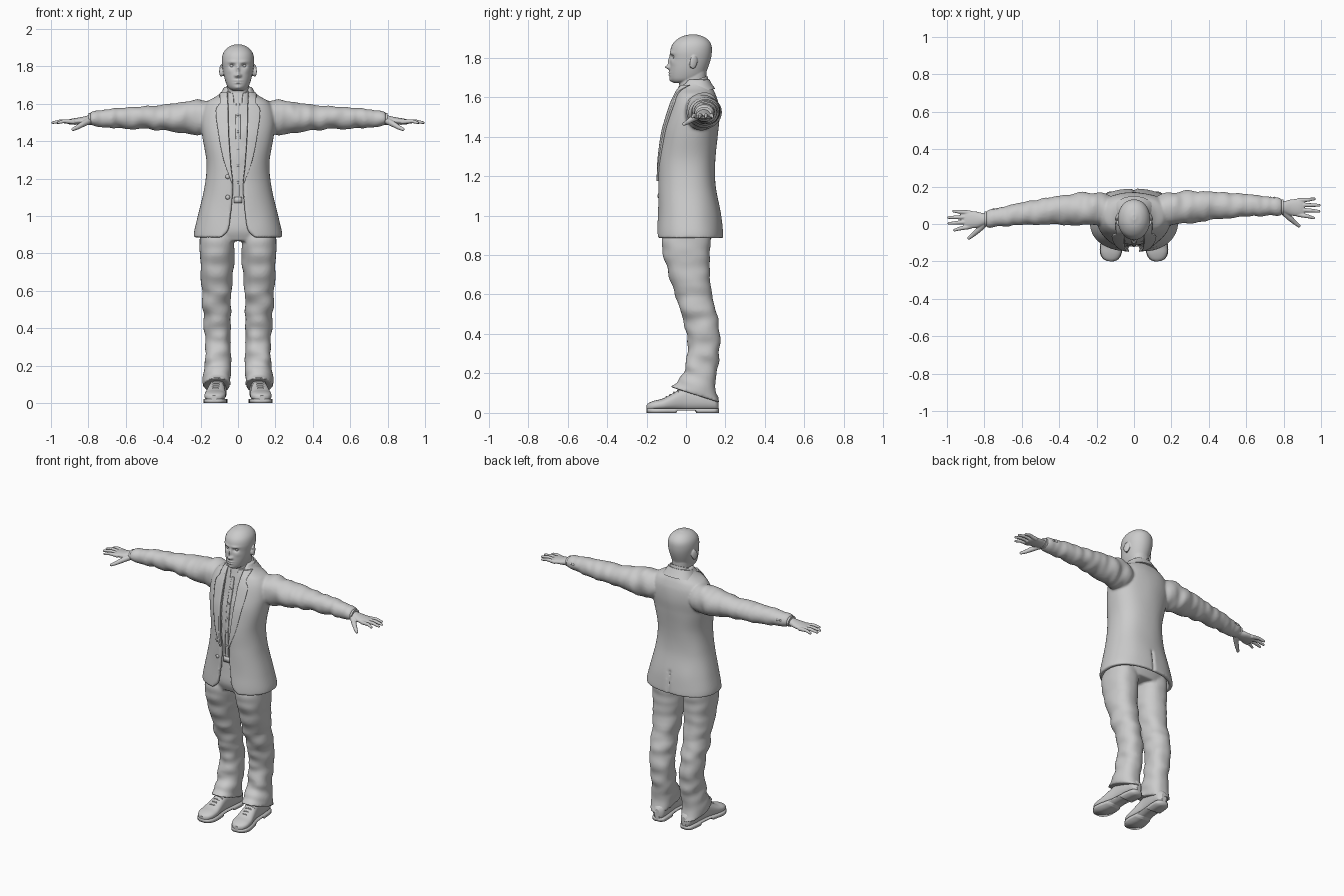
import bpy, bmesh, math
from mathutils import Vector, Matrix, noise

if "Cube" in bpy.data.objects:
    bpy.data.objects.remove(bpy.data.objects["Cube"])

TAU = math.tau


def obj(name, bm, voxel=0, smooth=3):
    """Turn a bmesh into an object; voxel > 0 fuses its overlapping pieces."""
    bmesh.ops.recalc_face_normals(bm, faces=bm.faces)
    for f in bm.faces:
        f.smooth = len(f.verts) <= 4
    me = bpy.data.meshes.new(name)
    bm.to_mesh(me)
    bm.free()
    ob = bpy.data.objects.new(name, me)
    bpy.context.collection.objects.link(ob)
    if voxel:
        m = ob.modifiers.new("fuse", 'REMESH')
        m.mode, m.voxel_size, m.use_smooth_shade = 'VOXEL', voxel, True
        m = ob.modifiers.new("relax", 'SMOOTH')
        m.factor, m.iterations = 0.5, smooth
    return ob


def sample(rows, t):
    """Smooth interpolation of table rows keyed by the first column."""
    rows = sorted(rows)
    t = min(max(t, rows[0][0]), rows[-1][0])
    i = max(k for k in range(len(rows) - 1) if rows[k][0] <= t)
    a, b = rows[i], rows[i + 1]
    p, q = rows[max(i - 1, 0)], rows[min(i + 2, len(rows) - 1)]
    h = b[0] - a[0]
    s = (t - a[0]) / h
    out = [t]
    for c in range(1, len(a)):
        m0 = (b[c] - p[c]) / (b[0] - p[0]) * h
        m1 = (q[c] - a[c]) / (q[0] - a[0]) * h
        out.append((2*s**3 - 3*s*s + 1)*a[c] + (s**3 - 2*s*s + s)*m0 + (3*s*s - 2*s**3)*b[c] + (s**3 - s*s)*m1)
    return out


def steps(a, b, n):
    return [a + (b - a) * i / n for i in range(n + 1)]


def loft(bm, rings):
    vs = [[bm.verts.new(p) for p in r] for r in rings]
    n = len(vs[0])
    for a, b in zip(vs, vs[1:]):
        for i in range(n):
            bm.faces.new((a[i], a[(i + 1) % n], b[(i + 1) % n], b[i]))
    bm.faces.new(vs[0])
    bm.faces.new(vs[-1])


def sp(v, p):
    return math.copysign(abs(v) ** (2 / p), v)


def arc(row, a, b, n, off=0.0, p=2.3, closed=False):
    """Horizontal section (z, xc, half width, y front, y back); angle 0 is the front."""
    z, xc, hw, yf, yb = row[:5]
    yc, r = (yf + yb) / 2, (yb - yf) / 2 + off
    ang = steps(a, b, n)[:-1] if closed else steps(a, b, n)
    return [Vector((xc + (hw + off) * sp(math.sin(t), p), yc - r * sp(math.cos(t), p), z)) for t in ang]


def ring(row, n=64, off=0.0, p=2.3):
    return arc(row, 0, TAU, n, off, p, True)


def front_angle(row, x, p=2.3):
    return math.asin(min(max(x, 0) / row[2], 0.97) ** (p / 2))


def xring(row, n=40):
    """Section across a limb along x: (x, yc, ry, zc, rz)."""
    x, yc, ry, zc, rz = row
    return [Vector((x, yc + ry * math.cos(TAU*i/n), zc + rz * math.sin(TAU*i/n))) for i in range(n)]


def folds(r, amp, f):
    c = sum(r, Vector()) / len(r)
    return [p + (p - c).normalized() * amp * noise.noise(Vector((p.x*f[0], p.y*f[1], p.z*f[2]))) for p in r]


def ball(bm, c, r, rot=Matrix()):
    m = Matrix.Translation(c) @ rot @ Matrix.Diagonal((*r, 1))
    bmesh.ops.create_uvsphere(bm, u_segments=20, v_segments=12, radius=1, matrix=m)


def tube(bm, pts, radii, n=14):
    pts = [Vector(p) for p in pts]
    rings = []
    for i, p in enumerate(pts):
        d = pts[min(i + 1, len(pts) - 1)] - pts[max(i - 1, 0)]
        q = d.to_track_quat('Z', 'Y')
        rings.append([p + q @ Vector((math.cos(TAU*k/n), math.sin(TAU*k/n), 0)) * radii[i] for k in range(n)])
    loft(bm, rings)
    for i in (0, -1):
        ball(bm, pts[i], (radii[i],) * 3)


def side(bm, s):
    """Mirror to side s; the arm at -x reaches a little further forward."""
    for v in bm.verts:
        if s < 0:
            v.co.y -= min(max(v.co.x - 0.2, 0) * 0.112, 0.065)
        v.co.x *= s


def add(bm, other):
    me = bpy.data.meshes.new("tmp")
    other.to_mesh(me)
    bm.from_mesh(me)
    bpy.data.meshes.remove(me)
    other.free()


# Jacket: open shell with both sleeves; last column is half the front opening
JACKET = [(1.69, 0, .075, -.01, .112, .06), (1.665, 0, .086, -.03, .122, .06), (1.64, 0, .115, -.045, .137, .06),
          (1.615, 0, .16, -.055, .15, .058), (1.57, 0, .19, -.075, .164, .056), (1.5, 0, .2, -.098, .168, .055),
          (1.42, 0, .19, -.12, .16, .052), (1.28, 0, .168, -.138, .15, .042), (1.15, 0, .18, -.141, .152, .03),
          (1.0, 0, .215, -.145, .178, .042), (.92, 0, .234, -.149, .188, .058), (.885, 0, .238, -.15, .19, .095)]
ARM = [(.1, .07, .07, 1.54, .055), (.18, .08, .085, 1.53, .092), (.28, .09, .088, 1.525, .085),
       (.4, .097, .078, 1.525, .068), (.52, .1, .067, 1.525, .06), (.62, .1, .06, 1.523, .055),
       (.7, .097, .052, 1.522, .047), (.79, .093, .046, 1.52, .038)]
bm = bmesh.new()
rings = []
for z in steps(1.69, .885, 90):
    row = sample(JACKET, z)
    a = front_angle(row, row[5])
    outer = arc(row, a, TAU - a, 160)
    for p in outer:
        if p.y > 0 and z < 1.03:
            p.y -= .012 * math.exp(-(p.x / .006) ** 2)     # back vent
        p.y += .004 * noise.noise(Vector((p.x * 9, p.y * 9, z * 6)))
    rings.append(outer + arc(row, a, TAU - a, 160, -.024)[::-1])
loft(bm, rings)
for s in (1, -1):
    arm = bmesh.new()
    loft(arm, [folds(xring(sample(ARM, x)), .011, (22, 9, 9)) for x in steps(.1, .79, 90)])
    side(arm, s)
    add(bm, arm)
obj("jacket", bm, .007, 5)

# Lapels and jacket collar lying on the jacket surface
LAPEL = [(1.17, 0), (1.3, .03), (1.45, .048), (1.56, .058), (1.585, .05), (1.6, .036), (1.66, .03)]
for s, name in ((1, "lapel_left"), (-1, "lapel_right")):
    bm = bmesh.new()
    rings = []
    for z in steps(1.175, 1.66, 50):
        row = sample(JACKET, z)
        a = front_angle(row, row[5] - .004)
        b = front_angle(row, row[5] + sample(LAPEL, z)[1])
        r = arc(row, a, b, 10, .009) + arc(row, a, b, 10, -.004)[::-1]
        rings.append([Vector((p.x * s, p.y, p.z)) for p in r])
    loft(bm, rings)
    obj(name, bm)


def collar(name, rows, opening, tilt, thick):
    bm = bmesh.new()
    rings = []
    for row, o in zip(rows, opening):
        r = arc(row, o, TAU - o, 60) + arc(row, o, TAU - o, 60, -thick)[::-1]
        for p in r:
            p.z += tilt * (p.y - .11)
        rings.append(r)
    loft(bm, rings)
    obj(name, bm)


collar("jacket_collar", [(1.635, 0, .112, -.04, .148), (1.66, 0, .096, -.03, .132), (1.69, 0, .08, -.02, .117)],
       (.75, .75, .8), .2, .012)
collar("shirt_collar", [(1.655, 0, .085, -.058, .118), (1.69, 0, .074, -.05, .112), (1.708, 0, .067, -.04, .108)],
       (.22, .3, .4), .36, .008)

# Shirt with placket and buttons
SHIRT = [(1.66, 0, .064, -.036, .105), (1.63, 0, .085, -.042, .11), (1.58, 0, .14, -.055, .13),
         (1.5, 0, .165, -.078, .135), (1.42, 0, .158, -.098, .13), (1.28, 0, .136, -.112, .12),
         (1.15, 0, .148, -.113, .12), (1.06, 0, .15, -.108, .12)]
bm = bmesh.new()
loft(bm, [folds(ring(sample(SHIRT, z), 72), .006, (14, 9, 11)) for z in steps(1.06, 1.66, 50)])
obj("shirt", bm)
bm = bmesh.new()
loft(bm, [arc(sample(SHIRT, z), -.05, .05, 6, .006) + arc(sample(SHIRT, z), -.05, .05, 6, -.006)[::-1]
          for z in steps(1.1, 1.61, 40)])
obj("shirt_placket", bm)
bm = bmesh.new()
for z in (1.18, 1.27, 1.36, 1.45, 1.54):
    ball(bm, (0, sample(SHIRT, z)[3] - .007, z), (.006, .003, .006))
obj("shirt_buttons", bm)
bm = bmesh.new()
for z in (1.21, 1.1):
    ball(bm, (-.055, -.137, z), (.012, .008, .012))
for s in (1, -1):
    cuff = bmesh.new()
    for x in (.71, .73, .75):
        ball(cuff, (x, .14, 1.53), (.007, .006, .007))
    side(cuff, s)
    add(bm, cuff)
obj("jacket_buttons", bm)

# Trousers: hips and two legs fused
HIPS = [(1.12, 0, .153, -.107, .122), (1.0, 0, .18, -.117, .14), (.92, 0, .197, -.12, .14), (.865, 0, .19, -.1, .12)]
LEG = [(.95, .105, .09, -.115, .13), (.85, .112, .095, -.121, .122), (.75, .113, .09, -.102, .12),
       (.6, .112, .08, -.055, .13), (.5, .109, .076, -.02, .157), (.4, .107, .073, .002, .172),
       (.3, .108, .068, .006, .168), (.2, .11, .067, -.01, .152), (.13, .11, .071, -.05, .16), (.09, .112, .076, -.08, .17)]
bm = bmesh.new()
loft(bm, [ring(sample(HIPS, z)) for z in steps(1.1, .865, 20)])
for s in (1, -1):
    leg = bmesh.new()
    rings = []
    for z in steps(.95, .09, 90):
        r = folds(ring(sample(LEG, z)), .008 + .006 * (z < .6), (9, 9, 17))
        for p in r:
            p.z -= .32 * (p.y - .05) * max(0, 1 - (z - .09) / .25)
        rings.append(r)
    loft(leg, rings)
    for v in leg.verts:
        v.co.x *= s
    add(bm, leg)
obj("trousers", bm, .008, 4)
bm = bmesh.new()
loft(bm, [ring(sample(HIPS, z), 72, .004) for z in (1.07, 1.1)])
obj("belt", bm)
bm = bmesh.new()
bmesh.ops.create_cube(bm, size=1, matrix=Matrix.Translation((0, -.115, 1.085)) @ Matrix.Diagonal((.045, .012, .034, 1)))
obj("belt_buckle", bm)

# Head: skull with facial relief, neck and ears fused
HEAD = [(1.672, 0, .03, -.062, .0), (1.682, 0, .048, -.075, .06), (1.7, 0, .06, -.082, .09), (1.74, 0, .073, -.083, .108),
        (1.79, 0, .082, -.08, .125), (1.83, 0, .086, -.08, .131), (1.865, 0, .081, -.07, .128), (1.89, 0, .066, -.048, .112),
        (1.908, 0, .042, -.018, .085), (1.918, 0, .012, .02, .05)]
NECK = [(1.56, 0, .064, -.02, .11), (1.66, 0, .058, -.034, .102), (1.74, 0, .06, -.03, .104)]
# Relief bumps: x, z, x spread, z spread, push in y
FACE = [(0, 1.752, .011, .011, -.022), (0, 1.782, .008, .022, -.013), (.013, 1.75, .007, .008, -.008),
        (.03, 1.823, .024, .008, -.005), (.032, 1.803, .014, .01, .014), (0, 1.724, .02, .004, -.007),
        (0, 1.711, .017, .004, -.007), (0, 1.7175, .022, .002, .003), (0, 1.686, .018, .01, -.006), (.045, 1.775, .015, .015, -.003)]
bm = bmesh.new()
rings = []
for z in steps(1.672, 1.918, 100):
    r = ring(sample(HEAD, z), 140, 0, 2.1)
    for p in r:
        if p.y < 0:
            p.y += sum(k * math.exp(-((abs(p.x) - cx) / sx) ** 2 - ((z - cz) / sz) ** 2) for cx, cz, sx, sz, k in FACE)
    rings.append(r)
loft(bm, rings)
loft(bm, [ring(sample(NECK, z), 48) for z in steps(1.56, 1.74, 12)])
for s in (1, -1):
    rot = Matrix.Rotation(.4 * s, 4, 'Z') @ Matrix.Rotation(-.15, 4, 'X')
    ball(bm, (.089 * s, .038, 1.777), (.009, .021, .034), rot)
    ball(bm, (.082 * s, .03, 1.77), (.012, .014, .022), rot)
obj("head", bm, .0035, 2)
bm = bmesh.new()
for s in (1, -1):
    ball(bm, (.032 * s, -.054, 1.803), (.0125,) * 3)
obj("eyes", bm)

# Hands, shirt cuffs and shoes, one per side
PALM = [(.75, .093, .03, 1.516, .024), (.8, .09, .032, 1.513, .024), (.84, .088, .043, 1.508, .02),
        (.89, .088, .047, 1.504, .016), (.91, .088, .042, 1.503, .011)]
FINGERS = [(.05, .96, .032), (.076, .99, .068), (.102, .991, .1), (.126, .965, .134)]
SHOE = [(-.2, .014, .04), (-.19, .036, .05), (-.16, .054, .062), (-.12, .057, .072), (-.08, .052, .092),
        (-.04, .046, .115), (0, .042, .13), (.1, .043, .12), (.15, .036, .1), (.165, .016, .08)]
for s, tag in ((1, "left"), (-1, "right")):
    bm = bmesh.new()
    loft(bm, [xring(sample(PALM, x), 32) for x in steps(.75, .91, 20)])
    for y0, x1, y1 in FINGERS:
        ym = y0 + (y1 - y0) * .5
        tube(bm, [(.88, y0, 1.503), ((.9 + x1) / 2, ym, 1.507), (x1, y1, 1.499)], (.0125, .0105, .0075))
    tube(bm, [(.8, .065, 1.507), (.835, .03, 1.488), (.86, .008, 1.473), (.882, -.01, 1.463)], (.018, .015, .012, .009))
    side(bm, s)
    obj("hand_" + tag, bm, .0035, 2)

    bm = bmesh.new()
    loft(bm, [xring((x, .092, .04, 1.518, .032)) for x in (.77, .8)])
    side(bm, s)
    obj("shirt_cuff_" + tag, bm)

    place = Matrix.Translation((.112 * s, 0, 0)) @ Matrix.Rotation(.08 * s, 4, 'Z')
    upper, sole, laces = bmesh.new(), bmesh.new(), bmesh.new()
    rings = []
    for y in steps(-.2, .165, 50):
        _, w, h = sample(SHOE, y)
        rings.append([Vector((w * sp(math.cos(t), 2.4), y, .012 + (h - .012) * (.5 + .5 * sp(math.sin(t), 2.4))))
                      for t in steps(0, TAU, 32)[:-1]])
    loft(upper, rings)
    loft(sole, [[Vector((k * (sample(SHOE, y)[1] + .003), y, z)) for k, z in
                 ((-1, .022), (1, .022), (1, .012 * (-.05 < y < .05)), (-1, .012 * (-.05 < y < .05)))]
                for y in steps(-.2, .165, 50)])
    for y in (-.1, -.08, -.06, -.04):
        h = sample(SHOE, y)[2]
        tube(laces, [(-.03, y, h - .012), (-.012, y, h), (.012, y, h), (.03, y, h - .012)], (.004,) * 4, 8)
    for name, b in (("shoe_", upper), ("shoe_sole_", sole), ("shoe_laces_", laces)):
        b.transform(place)
        obj(name + tag, b)
